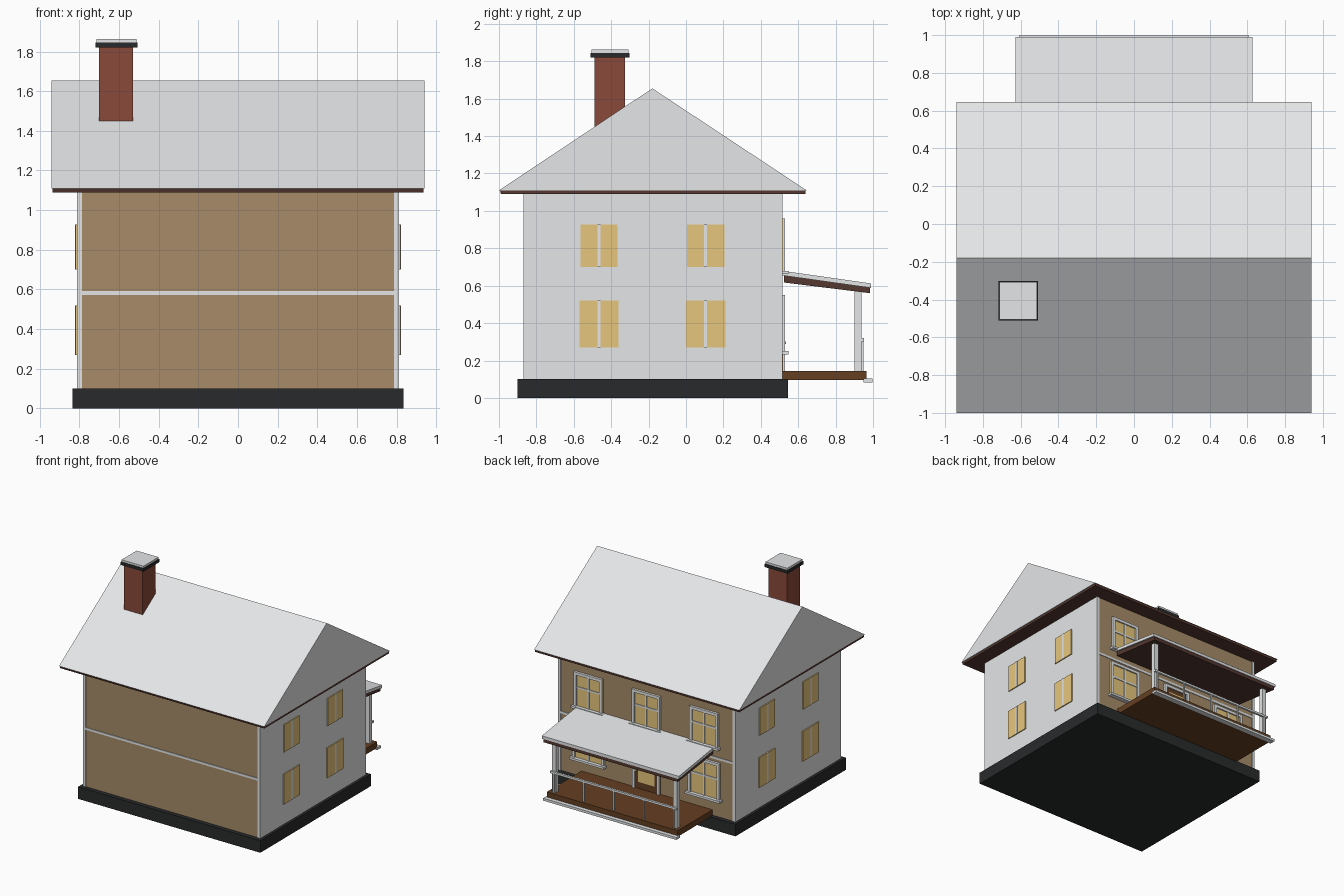
import bpy
import bmesh

cube = bpy.data.objects.get("Cube")
if cube:
    bpy.data.objects.remove(cube, do_unlink=True)


def material(name, r, g, b):
    m = bpy.data.materials.new(name)
    m.use_nodes = True
    m.diffuse_color = (r, g, b, 1)
    bsdf = next(n for n in m.node_tree.nodes if n.type == 'BSDF_PRINCIPLED')
    bsdf.inputs["Base Color"].default_value = (r, g, b, 1)
    bsdf.inputs["Roughness"].default_value = 0.8
    return m


white = material("white", 0.79, 0.8, 0.81)
tan = material("tan siding", 0.39, 0.26, 0.14)
black = material("dark stone", 0.022, 0.023, 0.024)
brick = material("brick red", 0.25, 0.068, 0.042)
deck = material("deck brown", 0.13, 0.05, 0.016)
soffit = material("soffit brown", 0.09, 0.04, 0.03)
glass = material("warm glass", 0.82, 0.58, 0.21)


def prism(name, profile, x0, x1, mat):
    """Extrude a (y, z) outline along x."""
    bm = bmesh.new()
    face = bm.faces.new([bm.verts.new((x0, y, z)) for y, z in profile])
    ext = bmesh.ops.extrude_face_region(bm, geom=[face])
    moved = [v for v in ext["geom"] if isinstance(v, bmesh.types.BMVert)]
    bmesh.ops.translate(bm, verts=moved, vec=(x1 - x0, 0, 0))
    bmesh.ops.recalc_face_normals(bm, faces=bm.faces)
    mesh = bpy.data.meshes.new(name)
    bm.to_mesh(mesh)
    bm.free()
    mesh.materials.append(mat)
    obj = bpy.data.objects.new(name, mesh)
    bpy.context.collection.objects.link(obj)
    return obj


def box(name, x, y, z, mat):
    (y0, y1), (z0, z1) = y, z
    return prism(name, [(y0, z0), (y1, z0), (y1, z1), (y0, z1)], x[0], x[1], mat)


def span(centre, width):
    return centre - width / 2, centre + width / 2


# House body
WALL = 0.51
box("foundation", (-0.835, 0.835), (-0.9, 0.545), (0, 0.1), black)
box("house_body", (-0.8, 0.8), (-0.865, WALL), (0.1, 1.1), tan)
box("front_band", (-0.8, 0.8), (-0.87, -0.86), (0.573, 0.592), white)
box("back_band", (-0.8, 0.8), (WALL - 0.005, WALL + 0.005), (0.573, 0.592), white)

# White gable side walls with two rows of paired panes
for side, label in ((1, "left"), (-1, "right")):
    box(label + "_side_wall", sorted((side * 0.788, side * 0.812)), (-0.87, 0.515),
        (0.1, 1.1), white)
    for yc in (-0.465, 0.105):
        for floor, width, z in (("upper", 0.2, (0.7, 0.927)), ("lower", 0.21, (0.27, 0.52))):
            name = label + "_" + floor + "_window"
            box(name + "_panes", sorted((side * 0.811, side * 0.82)), span(yc, width), z, glass)
            box(name + "_mullion", sorted((side * 0.811, side * 0.823)), span(yc, 0.016), z, white)

# Main roof
prism("main_roof", [(-1, 1.11), (0.645, 1.11), (-0.18, 1.655)], -0.94, 0.94, white)
prism("roof_soffit", [(-0.99, 1.09), (0.638, 1.09), (0.64, 1.11), (-0.995, 1.11)],
      -0.935, 0.935, soffit)

# Chimney
box("chimney_stack", (-0.7, -0.53), (-0.49, -0.325), (1.4, 1.82), brick)
box("chimney_cap", (-0.718, -0.508), (-0.51, -0.303), (1.82, 1.845), black)
box("chimney_top", (-0.713, -0.513), (-0.505, -0.308), (1.845, 1.862), white)


def framed(name, xc, width, z0, z1, panel):
    """Back-wall opening: panel plus a white border."""
    edge = 0.024
    x0, x1 = span(xc, width)
    depth = (WALL, WALL + 0.02)
    box(name + "_panel", (x0, x1), (WALL, WALL + 0.009), (z0, z1), panel)
    box(name + "_jamb_a", (x0, x0 + edge), depth, (z0, z1), white)
    box(name + "_jamb_b", (x1 - edge, x1), depth, (z0, z1), white)
    box(name + "_head", (x0, x1), depth, (z1 - edge, z1), white)


def back_window(name, xc, width, z0, z1):
    framed(name, xc, width, z0, z1, glass)
    bar = (WALL, WALL + 0.015)
    x = span(xc, width)
    box(name + "_mullion", span(xc, 0.014), bar, (z0, z1), white)
    box(name + "_transom", x, bar, span(z0 + (z1 - z0) * 0.55, 0.014), white)
    box(name + "_sill", span(xc, width + 0.03), (WALL, 0.548), (z0 - 0.018, z0), white)


# Back windows and door
for xc in (-0.53, 0, 0.53):
    back_window("back_upper_window", xc, 0.26, 0.68, 0.96)
for xc in (-0.53, 0.53):
    back_window("back_lower_window", xc, 0.29, 0.25, 0.55)
framed("door", 0, 0.25, 0.145, 0.55, deck)
box("door_light", span(0, 0.15), (WALL, WALL + 0.012), (0.2, 0.49), glass)
box("door_knob", span(0.09, 0.015), (WALL, WALL + 0.025), (0.288, 0.303), glass)

# Porch deck and front trim
box("porch_deck", (-0.6, 0.6), (0.51, 0.965), (0.095, 0.145), deck)
box("porch_step_trim", (-0.61, 0.61), (0.95, 0.998), (0.083, 0.103), white)

# Porch roof with brown underside
prism("porch_roof", [(0.515, 0.655), (0.99, 0.588), (0.99, 0.612), (0.515, 0.68)],
      -0.628, 0.628, white)
prism("porch_soffit", [(0.525, 0.617), (0.985, 0.56), (0.985, 0.589), (0.525, 0.654)],
      -0.615, 0.615, soffit)

# Porch posts and railing
for xc in (-0.555, 0.555):
    box("porch_post", span(xc, 0.038), (0.9, 0.937), (0.14, 0.58), white)
box("rail_top", (-0.58, 0.58), (0.935, 0.953), (0.303, 0.32), white)
for i in range(5):
    box("rail_baluster", span(-0.55 + i * 0.275, 0.012), (0.938, 0.95), (0.14, 0.31), white)
